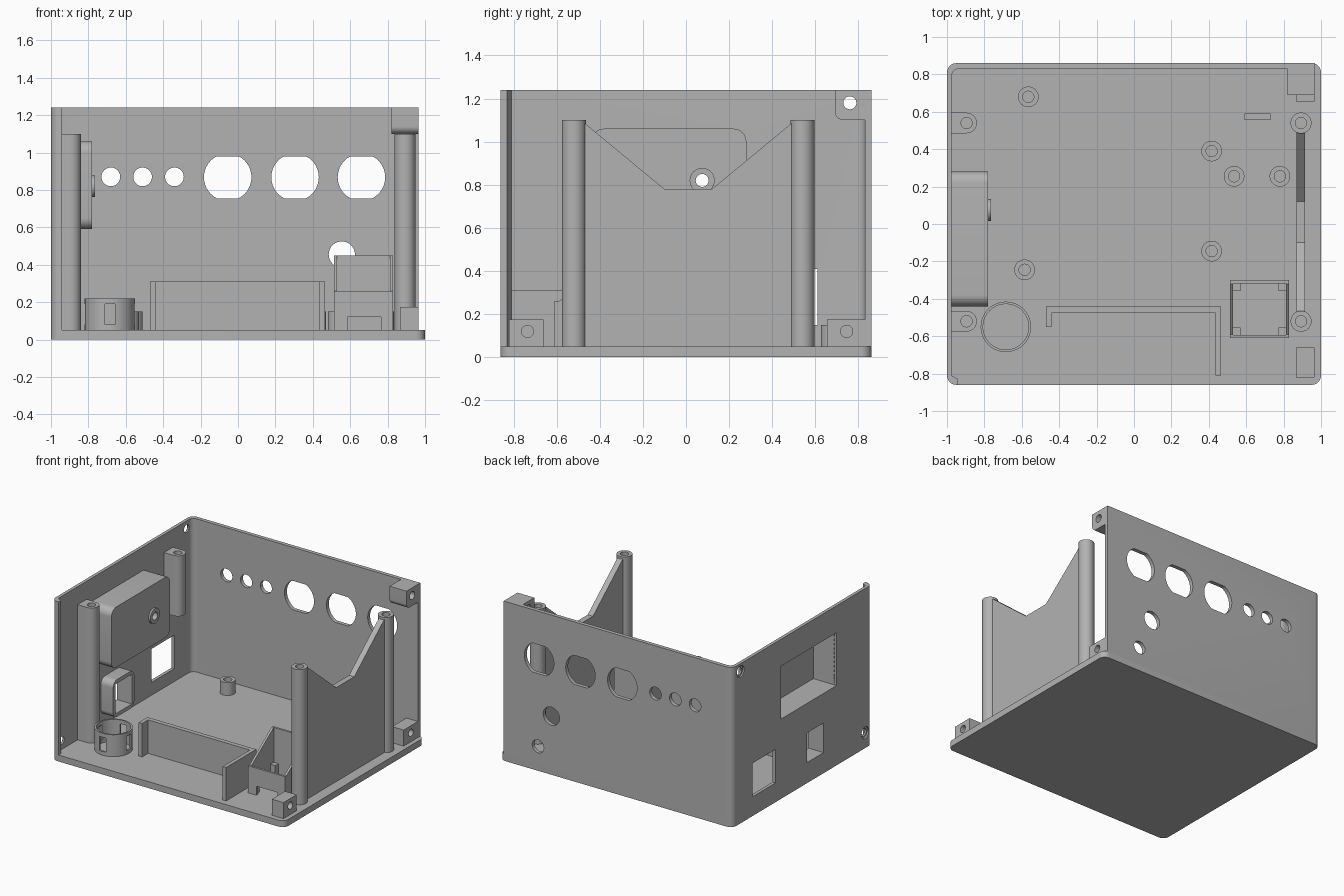
import bpy, bmesh, math

if "Cube" in bpy.data.objects:
    bpy.data.objects.remove(bpy.data.objects["Cube"])

grey = bpy.data.materials.new("plain grey")
grey.use_nodes = True
grey.diffuse_color = (0.45, 0.45, 0.45, 1)
grey.node_tree.nodes["Principled BSDF"].inputs["Base Color"].default_value = grey.diffuse_color
parts = []


def arc(u, v, r, start, end, n=8):
    return [(u + r * math.cos(math.radians(start + (end - start) * i / n)),
             v + r * math.sin(math.radians(start + (end - start) * i / n))) for i in range(n + 1)]


def circle(u, v, r):
    return arc(u, v, r, 0, 360, 40)[:-1]


def rect(u0, u1, v0, v1, r=0):
    if not r:
        return [(u0, v0), (u1, v0), (u1, v1), (u0, v1)]
    return (arc(u1 - r, v1 - r, r, 0, 90) + arc(u0 + r, v1 - r, r, 90, 180)
            + arc(u0 + r, v0 + r, r, 180, 270) + arc(u1 - r, v0 + r, r, 270, 360))


def prism(name, axis, outline, low, high):
    """Extrude a 2D outline along one axis."""
    place = {"x": lambda u, v: (low, u, v), "y": lambda u, v: (u, low, v),
             "z": lambda u, v: (u, v, low)}[axis]
    shift = [(high - low) * (axis == a) for a in "xyz"]
    bm = bmesh.new()
    face = bm.faces.new([bm.verts.new(place(u, v)) for u, v in outline])
    new = bmesh.ops.extrude_face_region(bm, geom=[face])["geom"]
    bmesh.ops.translate(bm, vec=shift, verts=[g for g in new if isinstance(g, bmesh.types.BMVert)])
    bmesh.ops.recalc_face_normals(bm, faces=bm.faces)
    mesh = bpy.data.meshes.new(name)
    bm.to_mesh(mesh)
    bm.free()
    mesh.materials.append(grey)
    ob = bpy.data.objects.new(name, mesh)
    bpy.context.collection.objects.link(ob)
    parts.append(ob)
    return ob


def cut(target, axis, outline, low, high):
    """Subtract a prism from a part."""
    tool = prism("cutter", axis, outline, low, high)
    parts.remove(tool)
    mod = target.modifiers.new("cut", "BOOLEAN")
    mod.operation, mod.object, mod.solver = "DIFFERENCE", tool, "EXACT"
    bpy.context.view_layer.objects.active = target
    bpy.ops.object.modifier_apply(modifier=mod.name)
    bpy.data.objects.remove(tool)


# Floor plate and the two joined walls
prism("floor", "z", rect(-1, 1, -0.86, 0.86, 0.05), 0, 0.05)
walls = prism("walls", "z", [(0.965, 0.86)] + arc(-0.95, 0.81, 0.05, 90, 180)
              + arc(-0.95, -0.81, 0.05, 180, 270)
              + [(-0.94, -0.86), (-0.94, -0.83), (-0.975, -0.81)]
              + arc(-0.935, 0.79, 0.04, 180, 90) + [(0.965, 0.83)], 0.04, 1.24)

# Holes in the back wall: round ones, then flat-sided ones
for x, z, r in [(-0.68, 0.87, 0.05), (-0.51, 0.87, 0.05), (-0.34, 0.87, 0.05),
                (0.555, 0.455, 0.07), (0.67, 0.19, 0.05)]:
    cut(walls, "y", circle(x, z, r), 0.8, 0.9)
for x in (-0.055, 0.305, 0.66):
    outline = [(u, max(0.755, min(0.98, v))) for u, v in circle(x, 0.868, 0.127)]
    cut(walls, "y", outline, 0.8, 0.9)

# Side wall openings and screw holes
cavity = rect(-0.42, 0.26, 0.62, 1.03)
port = rect(-0.26, -0.06, 0.16, 0.39)
for outline in (cavity, port, rect(0.33, 0.61, 0.15, 0.41),
                circle(0.76, 1.18, 0.03), circle(-0.77, 0.12, 0.03)):
    cut(walls, "x", outline, -1.1, -0.9)
for y, z in ((0.76, 1.18), (-0.77, 0.12)):
    cut(walls, "x", circle(y, z, 0.045), -1.1, -0.988)

# Hollow housing on the side wall with a ringed hole
housing = prism("side_housing", "x", rect(-0.44, 0.28, 0.59, 1.06, 0.06), -0.98, -0.78)
cut(housing, "x", cavity, -1.1, -0.8)
cut(housing, "x", circle(0.075, 0.82, 0.03), -0.85, -0.7)
ring = prism("housing_ring", "x", circle(0.075, 0.82, 0.058), -0.785, -0.765)
cut(ring, "x", circle(0.075, 0.82, 0.03), -0.85, -0.7)

# Rounded frame around the port
frame = prism("port_frame", "x", rect(-0.29, -0.03, 0.13, 0.42, 0.05), -0.98, -0.87)
cut(frame, "x", port, -1.1, -0.8)

# Screw posts
for y, bottom, side in ((-0.52, 0.04, "front"), (0.54, 0.63, "back")):
    wall_post = prism(side + "_wall_post", "z", [(-0.98, y - 0.055)]
                      + arc(-0.895, y, 0.055, -90, 90, 16) + [(-0.98, y + 0.055)], bottom, 1.1)
    free_post = prism(side + "_free_post", "z", circle(0.893, y, 0.056), 0.04, 1.1)
    cut(wall_post, "z", circle(-0.895, y, 0.03), 0.85, 1.2)
    cut(free_post, "z", circle(0.893, y, 0.03), 0.85, 1.2)

# Panel with sloping gussets between the free posts
prism("post_panel", "x", [(-0.475, 0.04), (0.495, 0.04), (0.495, 1.09), (0.12, 0.78),
                          (-0.1, 0.78), (-0.475, 1.09)], 0.87, 0.915)

# Screw blocks at the open side
top_block = prism("top_screw_block", "x", [(0.84, 1.24), (0.69, 1.24)]
                  + arc(0.73, 1.14, 0.04, 180, 270) + [(0.84, 1.1)], 0.82, 0.965)
cut(top_block, "x", circle(0.76, 1.18, 0.03), 0.7, 1.1)
for name, y0, y1, hole in (("front", -0.82, -0.66, -0.735), ("back", 0.655, 0.84, 0.745)):
    block = prism(name + "_screw_block", "x", rect(y0, y1, 0.04, 0.175), 0.865, 0.965)
    cut(block, "x", circle(hole, 0.12, 0.028), 0.89, 1.1)

# Floor standoffs
for x, y in [(-0.565, 0.68), (-0.585, -0.245), (0.415, 0.39), (0.415, -0.145),
             (0.535, 0.255), (0.78, 0.255)]:
    standoff = prism("standoff", "z", circle(x, y, 0.055), 0.04, 0.15)
    cut(standoff, "z", circle(x, y, 0.03), 0.06, 0.3)
prism("floor_rib", "z", rect(0.59, 0.73, 0.555, 0.59), 0.04, 0.08)

# Bent retaining wall
prism("retaining_wall", "z", [(-0.47, -0.55), (-0.44, -0.55), (-0.44, -0.475), (0.435, -0.475),
                              (0.435, -0.81), (0.465, -0.81), (0.465, -0.44), (-0.47, -0.44)],
      0.04, 0.31)

# Slotted round cup
cup = prism("round_cup", "z", circle(-0.685, -0.55, 0.135), 0.04, 0.22)
cut(cup, "z", circle(-0.685, -0.55, 0.122), 0.05, 0.3)
cut(cup, "y", rect(-0.712, -0.658, 0.08, 0.19), -0.8, -0.3)
cut(cup, "x", rect(-0.577, -0.523, 0.08, 0.19), -0.9, -0.5)

# Square tray with sloping sides and corner pegs
tray = prism("square_tray", "x", [(-0.61, 0.04), (-0.3, 0.04), (-0.3, 0.45), (-0.32, 0.45),
                                  (-0.59, 0.26), (-0.61, 0.26)], 0.513, 0.83)
cut(tray, "z", rect(0.53, 0.813, -0.593, -0.317), 0.05, 0.6)
cut(tray, "y", rect(0.585, 0.765, 0.05, 0.12), -0.7, -0.5)
for x in (0.55, 0.793):
    for y in (-0.573, -0.337):
        prism("tray_peg", "z", rect(x - 0.02, x + 0.02, y - 0.02, y + 0.02), 0.04, 0.18)

# Smooth the curved faces and keep edges sharp
bpy.ops.object.select_all(action="DESELECT")
for ob in parts:
    ob.select_set(True)
bpy.context.view_layer.objects.active = walls
bpy.ops.object.shade_smooth_by_angle(angle=math.radians(30))
